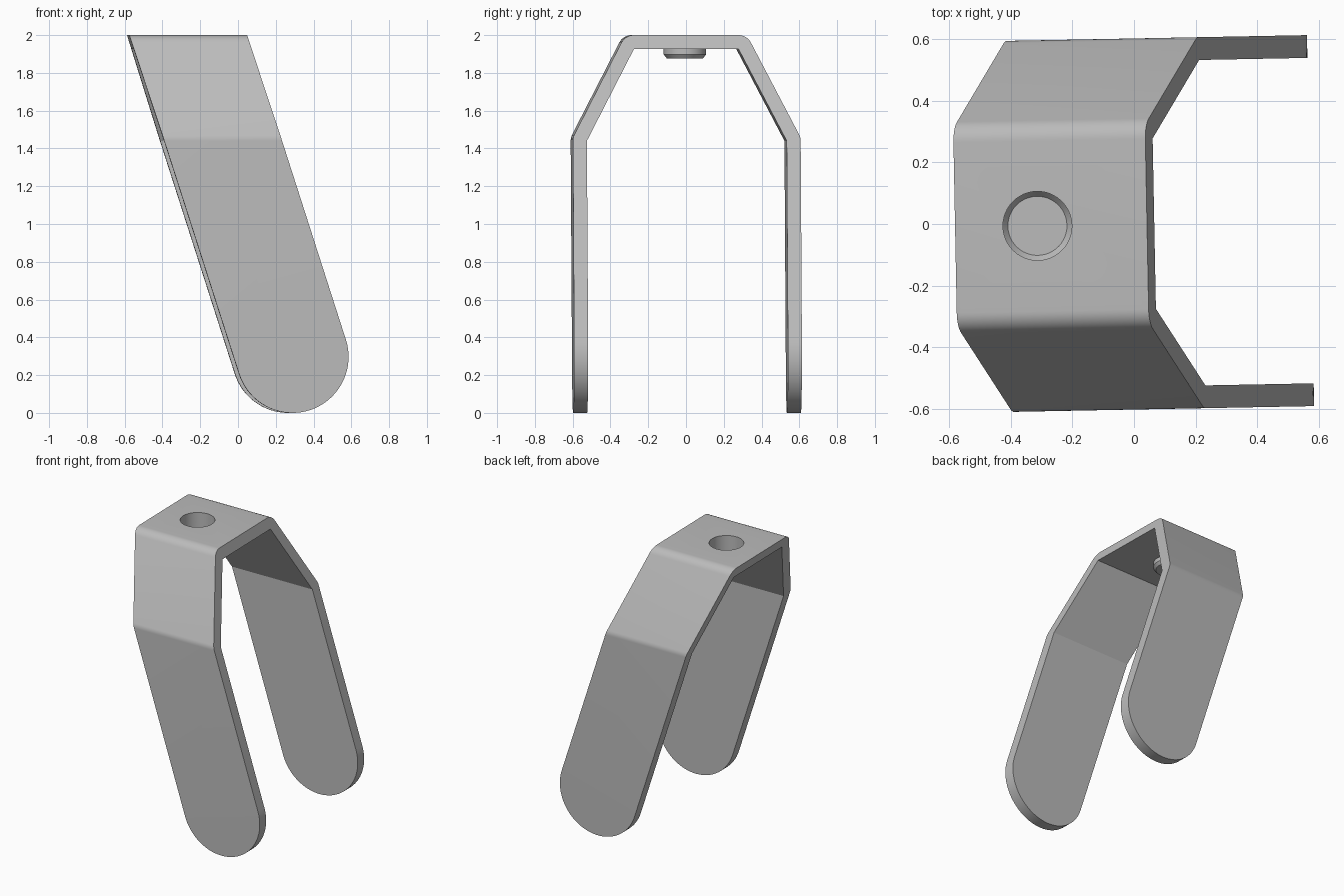
import bpy, bmesh, math
from mathutils import Vector

cube = bpy.data.objects.get("Cube")
if cube:
    bpy.data.objects.remove(cube, do_unlink=True)

THICK = 0.074                 # sheet thickness
TILT = math.radians(17.8)     # lean of the legs
TURN = math.radians(1.1)      # slight turn about z
END_R = 0.297                 # radius of the rounded leg ends
END_X = 0.277
HOLE_X, HOLE_R = -0.314, 0.112

grey = bpy.data.materials.new("satin grey")
grey.use_nodes = True
colour = (0.5, 0.5, 0.5, 1)
grey.diffuse_color = colour
grey.node_tree.nodes["Principled BSDF"].inputs["Base Color"].default_value = colour


def make_object(name, bm):
    mesh = bpy.data.meshes.new(name)
    bm.to_mesh(mesh)
    bm.free()
    ob = bpy.data.objects.new(name, mesh)
    bpy.context.collection.objects.link(ob)
    mesh.materials.append(grey)
    return ob


def prism(name, points, along):
    """Extrude a closed outline by the given vector."""
    bm = bmesh.new()
    face = bm.faces.new([bm.verts.new(p) for p in points])
    ext = bmesh.ops.extrude_face_region(bm, geom=[face])
    moved = [v for v in ext["geom"] if isinstance(v, bmesh.types.BMVert)]
    bmesh.ops.translate(bm, verts=moved, vec=along)
    bmesh.ops.recalc_face_normals(bm, faces=bm.faces)
    return make_object(name, bm)


def arc(cx, cz, r, start, end, steps):
    return [(cx + r * math.cos(start + (end - start) * i / steps),
             cz + r * math.sin(start + (end - start) * i / steps))
            for i in range(steps + 1)]


def boolean(target, cutter, operation):
    mod = target.modifiers.new(operation.lower(), "BOOLEAN")
    mod.operation, mod.object, mod.solver = operation, cutter, "EXACT"
    bpy.context.view_layer.objects.active = target
    bpy.ops.object.modifier_apply(modifier=mod.name)
    bpy.data.objects.remove(cutter, do_unlink=True)


def smooth(ob, degrees):
    bpy.ops.object.select_all(action="DESELECT")
    ob.select_set(True)
    bpy.context.view_layer.objects.active = ob
    bpy.ops.object.shade_smooth_by_angle(angle=math.radians(degrees))


# Bent strap section: outer bends are arcs around the sharp inner corners
low, high = (0.529, 1.44), (0.277, 2 - THICK)
slope = math.atan2(low[0] - high[0], high[1] - low[1])
outer = [(low[0] + THICK, -0.1)]
outer += arc(*low, THICK, 0, slope, 5)
outer += arc(*high, THICK, slope, math.pi / 2, 8)
inner = [high, low, (low[0], -0.1)]
section = outer + [(-y, z) for y, z in reversed(outer)]
section += [(-y, z) for y, z in reversed(inner)] + inner
strap = prism("bent_strap", [(-1, y, z) for y, z in section], Vector((2, 0, 0)))

# Leaning side outline with round lower end trims the strap
outline = arc(END_X, END_R, END_R, -math.pi + TILT, TILT, 40)
rise = Vector((-math.sin(TILT), math.cos(TILT))) * 2.2
outline += [(outline[-1][0] + rise.x, outline[-1][1] + rise.y),
            (outline[0][0] + rise.x, outline[0][1] + rise.y)]
side = prism("side_cutter", [(x, -1, z) for x, z in outline], Vector((0, 2, 0)))
boolean(strap, side, "INTERSECT")

# Round opening in the top plate
circle = arc(HOLE_X, 0, HOLE_R, 0, math.tau, 48)[:-1]
hole = prism("hole_cutter", [(x, y, 1.8) for x, y in circle], Vector((0, 0, 0.4)))
boolean(strap, hole, "DIFFERENCE")
smooth(strap, 20)

# Thin cup under the opening, with a bevelled floor
bm = bmesh.new()
rings = [[bm.verts.new((x, y, z)) for x, y in arc(HOLE_X, 0, r, 0, math.tau, 48)[:-1]]
         for r, z in ((HOLE_R, 2 - THICK), (HOLE_R, 1.897), (0.096, 1.877))]
for upper, lower in zip(rings, rings[1:]):
    for i in range(len(upper)):
        j = (i + 1) % len(upper)
        bm.faces.new((upper[i], lower[i], lower[j], upper[j]))
bm.faces.new(reversed(rings[-1]))
cup = make_object("hole_cup", bm)
smooth(cup, 20)

for ob in (strap, cup):
    ob.rotation_euler.z = TURN
